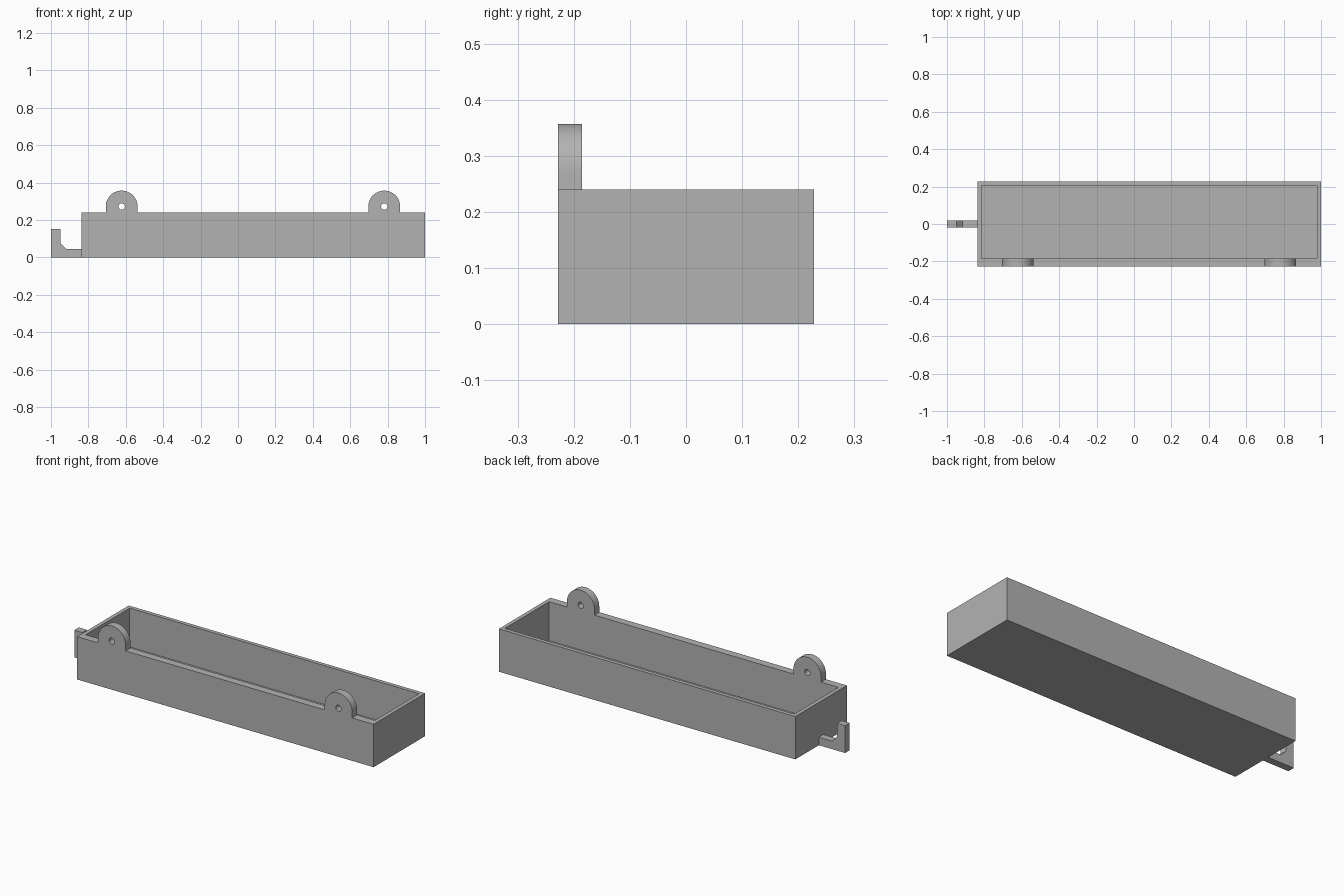
import bpy, bmesh
from math import pi, sin, cos, radians

cube = bpy.data.objects.get("Cube")
if cube:
    bpy.data.objects.remove(cube, do_unlink=True)

grey = bpy.data.materials.new("plain grey")
grey.use_nodes = True
COLOUR = (0.45, 0.45, 0.45, 1)
grey.diffuse_color = COLOUR
grey.node_tree.nodes["Principled BSDF"].inputs["Base Color"].default_value = COLOUR

LEFT, RIGHT, HALF_Y, HEIGHT = -0.837, 1.0, 0.228, 0.24
WALL, FRONT_WALL = 0.022, 0.043
TAB_R, TAB_Z, HOLE_R = 0.085, 0.272, 0.017


def prism(name, outline, y0, y1):
    """Extrude an x-z outline from y0 to y1."""
    bm = bmesh.new()
    face = bm.faces.new([bm.verts.new((x, y0, z)) for x, z in outline])
    new = bmesh.ops.extrude_face_region(bm, geom=[face])["geom"]
    verts = [v for v in new if isinstance(v, bmesh.types.BMVert)]
    bmesh.ops.translate(bm, verts=verts, vec=(0, y1 - y0, 0))
    bmesh.ops.recalc_face_normals(bm, faces=bm.faces)
    mesh = bpy.data.meshes.new(name)
    bm.to_mesh(mesh)
    bm.free()
    mesh.materials.append(grey)
    obj = bpy.data.objects.new(name, mesh)
    bpy.context.collection.objects.link(obj)
    return obj


def rectangle(x0, x1, z0, z1):
    return [(x0, z0), (x1, z0), (x1, z1), (x0, z1)]


def arc(cx, cz, r, sweep, steps):
    return [(cx + r * cos(sweep * i / steps), cz + r * sin(sweep * i / steps))
            for i in range(steps + 1)]


def combine(target, other, operation):
    """Apply a boolean and discard the helper."""
    mod = target.modifiers.new(operation, "BOOLEAN")
    mod.operation, mod.object, mod.solver = operation, other, "EXACT"
    bpy.context.view_layer.objects.active = target
    bpy.ops.object.modifier_apply(modifier=mod.name)
    bpy.data.objects.remove(other, do_unlink=True)


# Open tray with a thicker front wall
tray = prism("tray", rectangle(LEFT, RIGHT, 0, HEIGHT), -HALF_Y, HALF_Y)
cavity = prism("cavity_cutter", rectangle(LEFT + WALL, RIGHT - WALL, WALL, HEIGHT + 0.1),
               -HALF_Y + FRONT_WALL, HALF_Y - WALL)
combine(tray, cavity, "DIFFERENCE")

# Round-topped mounting tabs rising from the front wall, each with a screw hole
for x in (-0.622, 0.782):
    outline = arc(x, TAB_Z, TAB_R, pi, 32)
    outline += [(x - TAB_R, HEIGHT - 0.05), (x + TAB_R, HEIGHT - 0.05)]
    tab = prism("mounting_tab", outline, -HALF_Y, -HALF_Y + FRONT_WALL)
    hole = prism("hole_cutter", arc(x, TAB_Z, HOLE_R, 2 * pi, 24)[:-1],
                 -HALF_Y - 0.05, -HALF_Y + FRONT_WALL + 0.05)
    combine(tab, hole, "DIFFERENCE")
    combine(tray, tab, "UNION")

# Upturned hook on the end wall, with a chamfered inner corner
hook = prism("end_hook", [(LEFT, 0), (-1, 0), (-1, 0.153), (-0.95, 0.153),
                          (-0.95, 0.077), (-0.918, 0.045), (LEFT, 0.045)], -0.02, 0.02)

# Smooth the curved surfaces while keeping edges sharp
bpy.ops.object.select_all(action="DESELECT")
for obj in (tray, hook):
    obj.select_set(True)
bpy.context.view_layer.objects.active = tray
bpy.ops.object.shade_smooth_by_angle(angle=radians(30))
